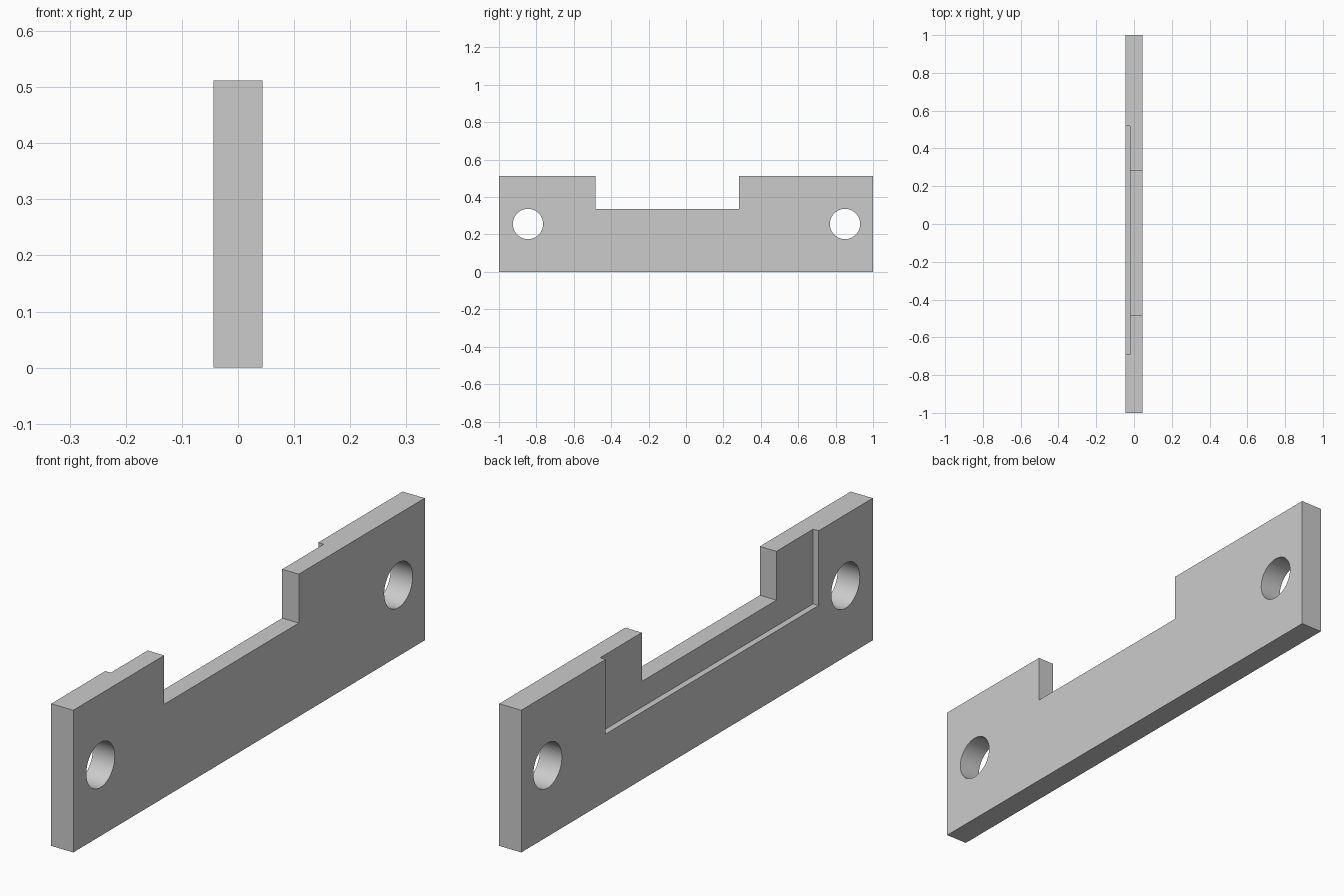
import bpy
import math

cube = bpy.data.objects.get("Cube")
if cube:
    bpy.data.objects.remove(cube, do_unlink=True)

GREY = (0.6, 0.6, 0.6, 1)
mat = bpy.data.materials.new("light grey")
mat.use_nodes = True
mat.diffuse_color = GREY
mat.node_tree.nodes["Principled BSDF"].inputs["Base Color"].default_value = GREY

HALF = 0.044    # half the plate thickness
TOP = 0.512     # plate height
OVER = 0.1      # how far cutters overshoot open sides


def box(name, x0, x1, y0, y1, z0, z1):
    bpy.ops.mesh.primitive_cube_add(
        size=1, location=((x0 + x1) / 2, (y0 + y1) / 2, (z0 + z1) / 2))
    ob = bpy.context.object
    ob.name = name
    ob.scale = (x1 - x0, y1 - y0, z1 - z0)
    bpy.ops.object.transform_apply(location=False, rotation=False, scale=True)
    return ob


def hole(name, y):
    bpy.ops.mesh.primitive_cylinder_add(
        vertices=64, radius=0.081, depth=4 * HALF,
        location=(0, y, TOP / 2), rotation=(0, math.pi / 2, 0))
    ob = bpy.context.object
    ob.name = name
    return ob


# Flat mounting plate
plate = box("mounting_plate", -HALF, HALF, -1, 1, 0, TOP)
plate.data.materials.append(mat)

# Through notch, shallow recess on one face, and two bolt holes
cutters = [
    box("notch_cutter", -OVER, OVER, -0.483, 0.283, 0.336, TOP + OVER),
    box("recess_cutter", -OVER, -0.022, -0.692, 0.52, 0.243, TOP + OVER),
    hole("front_hole_cutter", -0.845),
    hole("back_hole_cutter", 0.85),
]

bpy.ops.object.select_all(action="DESELECT")
plate.select_set(True)
bpy.context.view_layer.objects.active = plate
for cutter in cutters:
    cutter.hide_render = True
    mod = plate.modifiers.new(cutter.name, "BOOLEAN")
    mod.operation = "DIFFERENCE"
    mod.solver = "EXACT"
    mod.object = cutter
    bpy.ops.object.modifier_apply(modifier=mod.name)
    bpy.data.objects.remove(cutter, do_unlink=True)

bpy.ops.object.shade_smooth_by_angle(angle=math.radians(30))
